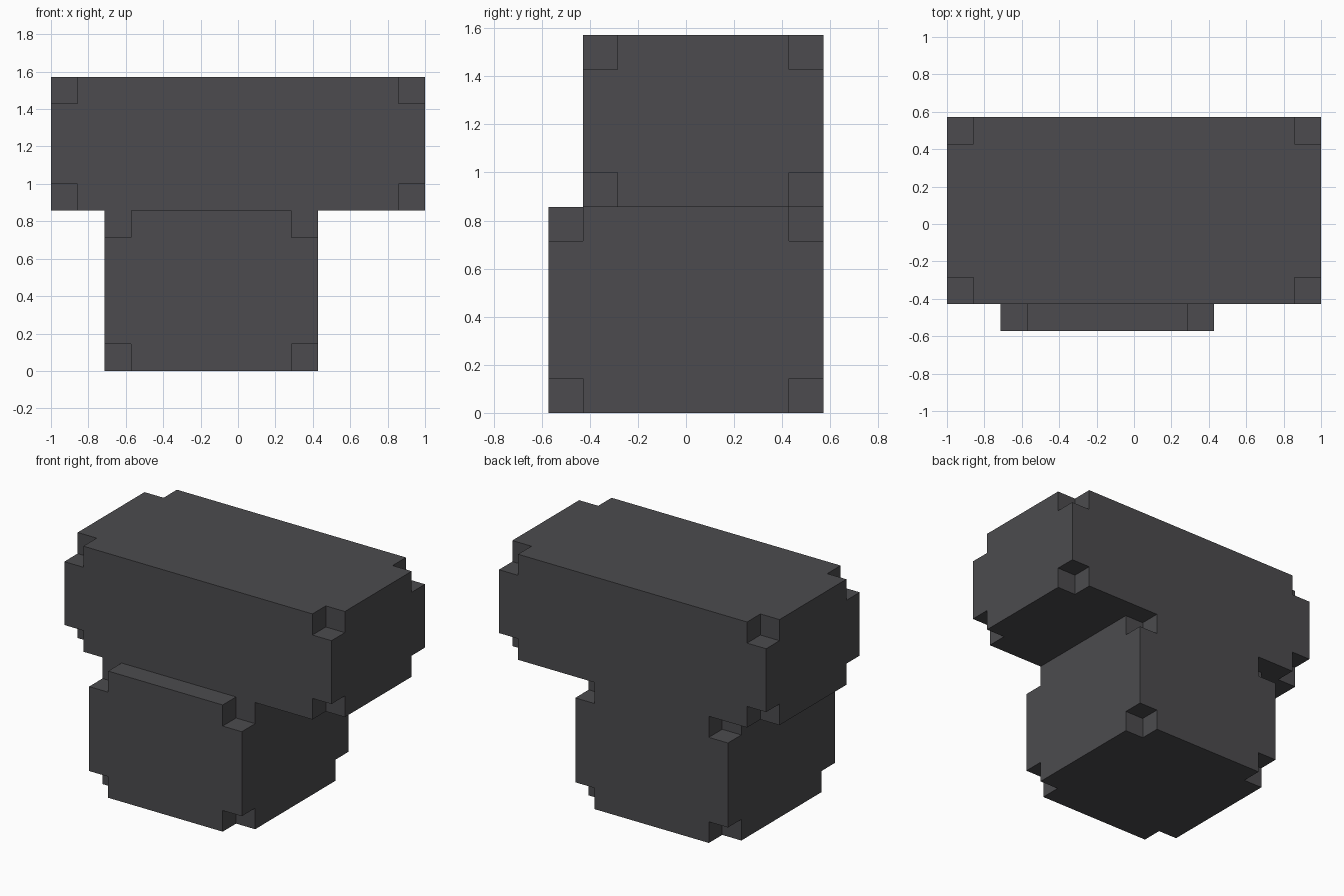
import bpy
import bmesh
from itertools import product
from mathutils import Vector

UNIT = 1 / 7  # size of one block

old = bpy.data.objects.get("Cube")
if old:
    bpy.data.objects.remove(old, do_unlink=True)

# Single dark grey material
grey = bpy.data.materials.new("dark_grey")
grey.use_nodes = True
colour = (0.072, 0.071, 0.077, 1)
grey.diffuse_color = colour
grey.node_tree.nodes["Principled BSDF"].inputs["Base Color"].default_value = colour


def notched_box(low, high):
    """Blocks filling a box, without its eight corner blocks."""
    cells = product(*(range(a, b) for a, b in zip(low, high)))
    return {c for c in cells
            if not all(v in (a, b - 1) for v, a, b in zip(c, low, high))}


def build_part(name, cells, solid):
    """Make the outer skin of a part, left open where it joins its neighbour."""
    bm = bmesh.new()
    for cell in cells:
        for axis, side in product(range(3), (0, 1)):
            beside = list(cell)
            beside[axis] += 2 * side - 1
            if tuple(beside) in solid:
                continue
            ring = []
            for du, dv in ((0, 0), (1, 0), (1, 1), (0, 1)):
                p = Vector(cell)
                p[axis] += side
                p[(axis + 1) % 3] += du
                p[(axis + 2) % 3] += dv
                ring.append(bm.verts.new(p * UNIT))
            bm.faces.new(ring if side else ring[::-1])
    bmesh.ops.remove_doubles(bm, verts=bm.verts, dist=0.001)
    # Merge the block faces into large flat faces
    bmesh.ops.dissolve_limit(bm, angle_limit=0.01, verts=bm.verts, edges=bm.edges)
    mesh = bpy.data.meshes.new(name)
    bm.to_mesh(mesh)
    bm.free()
    mesh.materials.append(grey)
    bpy.context.collection.objects.link(bpy.data.objects.new(name, mesh))


# Narrow lower block and wide upper block
parts = {
    "lower_block": notched_box((-5, -4, 0), (3, 4, 6)),
    "upper_block": notched_box((-7, -3, 6), (7, 4, 11)),
}
solid = set().union(*parts.values())
for name, cells in parts.items():
    build_part(name, cells, solid)
